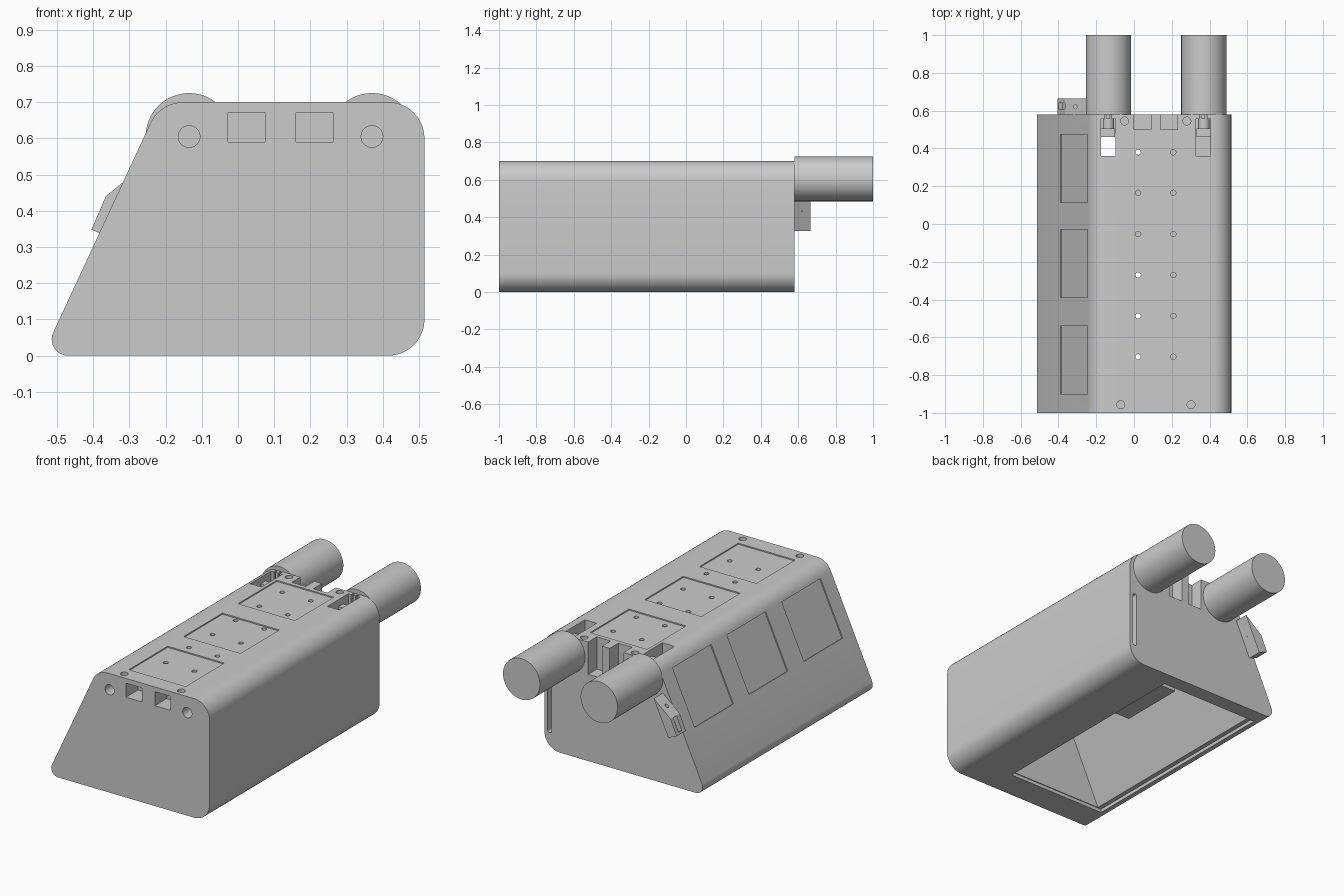
import bpy, bmesh, math
from mathutils import Vector

if "Cube" in bpy.data.objects:
    bpy.data.objects.remove(bpy.data.objects["Cube"])

Y0, Y1 = -1.0, 0.58


def rounded(corners, seg=10):
    """2D outline from (x, z, radius) corners."""
    out, n = [], len(corners)
    for i, (x, z, r) in enumerate(corners):
        p = Vector((x, z))
        a = (Vector(corners[i - 1][:2]) - p).normalized()
        b = (Vector(corners[(i + 1) % n][:2]) - p).normalized()
        half = a.angle(b) / 2
        c = p + (a + b).normalized() * (r / math.sin(half))
        s = p + a * (r / math.tan(half)) - c
        e = p + b * (r / math.tan(half)) - c
        t0 = math.atan2(s.y, s.x)
        dt = (math.atan2(e.y, e.x) - t0 + math.pi) % (2 * math.pi) - math.pi
        out += [c + r * Vector((math.cos(t0 + dt * k / seg), math.sin(t0 + dt * k / seg)))
                for k in range(seg + 1)]
    return out


def prism(name, pts, y0, y1):
    bm = bmesh.new()
    a = [bm.verts.new((p[0], y0, p[1])) for p in pts]
    b = [bm.verts.new((p[0], y1, p[1])) for p in pts]
    bm.faces.new(a)
    bm.faces.new(b[::-1])
    for i in range(len(a)):
        j = (i + 1) % len(a)
        bm.faces.new((a[i], b[i], b[j], a[j]))
    bmesh.ops.recalc_face_normals(bm, faces=bm.faces)
    me = bpy.data.meshes.new(name)
    bm.to_mesh(me)
    bm.free()
    ob = bpy.data.objects.new(name, me)
    bpy.context.collection.objects.link(ob)
    return ob


def box(name, x0, x1, y0, y1, z0, z1):
    return prism(name, [(x0, z0), (x1, z0), (x1, z1), (x0, z1)], y0, y1)


def rod_y(name, x, z, r, y0, y1, n=64):
    ang = [2 * math.pi * i / n for i in range(n)]
    return prism(name, [(x + r * math.cos(t), z + r * math.sin(t)) for t in ang], y0, y1)


def rod_z(name, x, y, r, z0, z1):
    bpy.ops.mesh.primitive_cylinder_add(vertices=24, radius=r, depth=z1 - z0,
                                        location=(x, y, (z0 + z1) / 2))
    bpy.context.object.name = name
    return bpy.context.object


def cut(target, cutter):
    m = target.modifiers.new("cut", 'BOOLEAN')
    m.operation, m.solver, m.object = 'DIFFERENCE', 'EXACT', cutter
    bpy.context.view_layer.objects.active = target
    bpy.ops.object.modifier_apply(modifier=m.name)
    bpy.data.objects.remove(cutter, do_unlink=True)


def smooth(ob):
    bpy.ops.object.select_all(action='DESELECT')
    ob.select_set(True)
    bpy.context.view_layer.objects.active = ob
    bpy.ops.object.shade_smooth_by_angle(angle=math.radians(30))


# frame of the sloped side: t runs up the slope, d goes inwards
base = Vector((-0.54, 0))
up = Vector((0.325, 0.7)).normalized()
inward = Vector((up.y, -up.x))


def slope(t0, t1, d0, d1):
    return [base + up * t + inward * d for t, d in ((t0, d0), (t0, d1), (t1, d1), (t1, d0))]


# main housing
body = prism("housing", rounded([(-0.54, 0, 0.045), (0.515, 0, 0.1),
                                 (0.515, 0.7, 0.1), (-0.215, 0.7, 0.1)]), Y0, Y1)

# cavity open at the bottom, with a narrow rebate round the rim
cut(body, prism("cavity", [(-0.44 - 0.0232, -0.05), (0.19, -0.05), (0.19, 0.63),
                           (-0.44 + 0.2925, 0.63)], -0.825, 0.485))
cut(body, box("rim_rebate", -0.457, 0.19, -0.83, 0.49, -0.05, 0.02))

# front bores and square pockets
for x in (-0.135, 0.37):
    cut(body, rod_y("bore", x, 0.605, 0.03, Y0 - 0.1, Y0 + 0.12, 32))
for x0, x1 in ((-0.028, 0.075), (0.16, 0.262)):
    cut(body, box("pocket", x0, x1, Y0 - 0.1, Y0 + 0.11, 0.59, 0.672))

# rear notches open to the top
for x0 in (0.0, 0.14):
    cut(body, box("notch", x0, x0 + 0.09, 0.5, 0.7, 0.51, 0.8))

# shallow recessed panels on the top and the slope
for y in (-0.54, -0.03, 0.475):
    cut(body, box("top_panel", -0.08, 0.29, y - 0.36, y, 0.693, 0.75))
    cut(body, prism("slope_panel", slope(0.357, 0.7, -0.05, 0.007), y - 0.36, y))

# holes in the top
for y in (0.38, 0.165, -0.053, -0.27, -0.487, -0.703):
    for x in (0.022, 0.208):
        cut(body, rod_z("small_hole", x, y, 0.014, 0.58, 0.8))
for x, y in ((-0.07, -0.957), (0.302, -0.957), (-0.05, 0.545), (0.28, 0.545)):
    cut(body, rod_z("screw_hole", x, y, 0.021, 0.58, 0.8))

# slots in front of the tubes, with narrow necks to the rear face
for x in (-0.137, 0.367):
    cut(body, box("clip_slot", x - 0.038, x + 0.038, 0.36, 0.555, 0.56, 0.8))
    for s in (-1, 1):
        cut(body, box("neck", x + s * 0.014 - 0.005, x + s * 0.014 + 0.005, 0.54, 0.65, 0.6, 0.8))
cut(body, box("drop_slot", -0.175, -0.099, 0.36, 0.46, 0.4, 0.6))

# upright groove in the rear face
cut(body, prism("groove", rounded([(0.468, 0.1, 0.012), (0.494, 0.1, 0.012),
                                   (0.494, 0.43, 0.012), (0.468, 0.43, 0.012)], 6), 0.48, 0.65))
smooth(body)

# block hanging inside the cavity
box("inner_block", -0.13, 0.185, -0.2, 0.2, 0.2, 0.64)

# rear tubes and the pegs that hold them
for side, x in (("left", -0.135), ("right", 0.37)):
    smooth(rod_y(side + "_tube", x, 0.605, 0.12, Y1, 1.0))
    box(side + "_clip_base", x - 0.039, x + 0.035, 0.46, 0.505, 0.55, 0.66)
    smooth(rod_y(side + "_peg", x, 0.605, 0.03, 0.5, 0.59, 32))

# latch on the sloped side
latch = prism("side_latch", [(-0.405, 0.348), (-0.35, 0.325), (-0.255, 0.53),
                             (-0.365, 0.44)], Y1, 0.665)
cut(latch, prism("latch_slot", slope(0.385, 0.47, -0.1, 0.0), 0.61, 0.64))
cut(latch, rod_z("latch_hole", -0.31, 0.62, 0.01, 0.43, 0.6))
